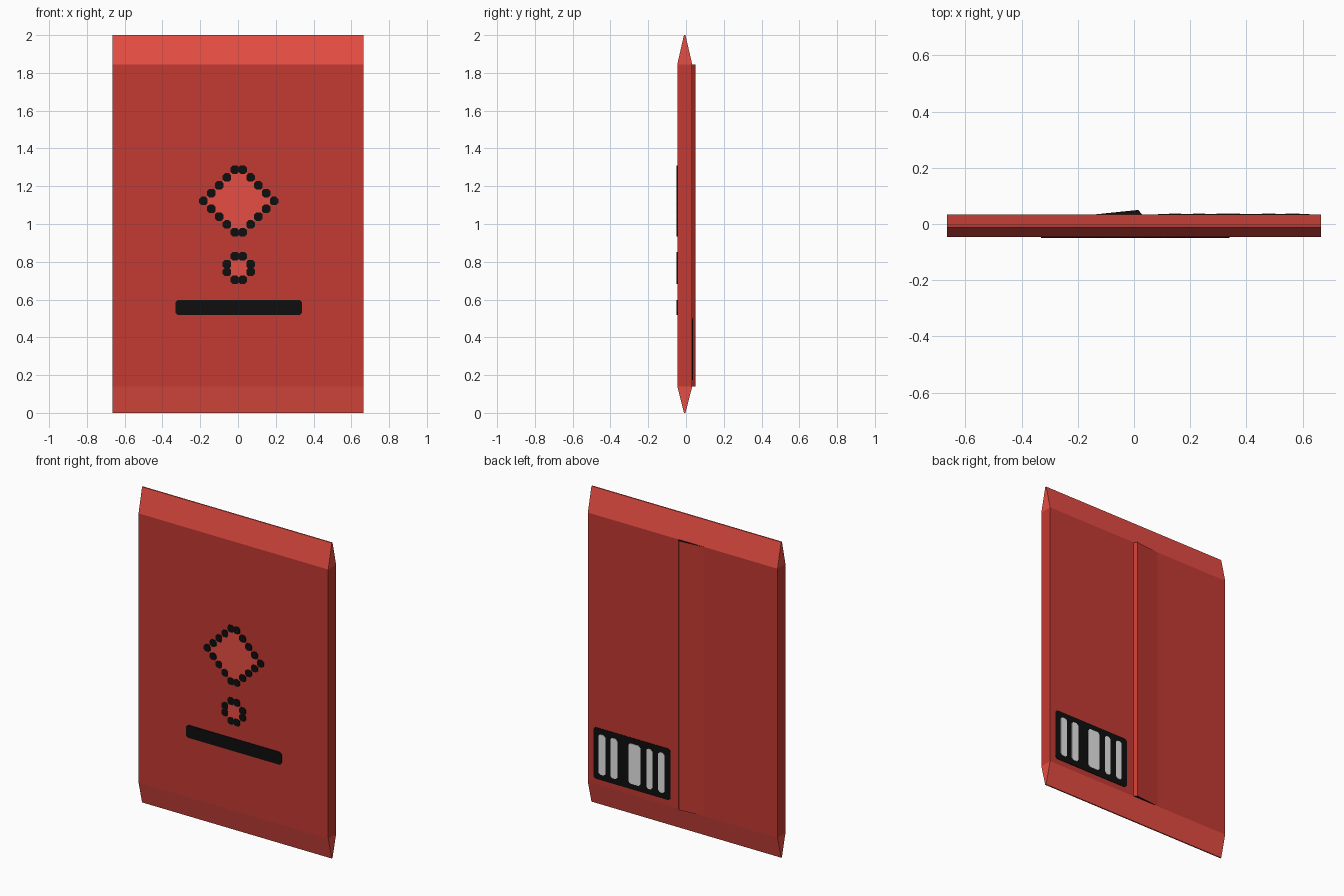
import bpy, bmesh

if "Cube" in bpy.data.objects:
    bpy.data.objects.remove(bpy.data.objects["Cube"])

def mat(name, rgb):
    lin = [((c / 255 + 0.055) / 1.055) ** 2.4 for c in rgb]
    m = bpy.data.materials.new(name)
    m.diffuse_color = (*lin, 1)
    m.use_nodes = True
    m.node_tree.nodes["Principled BSDF"].inputs["Base Color"].default_value = m.diffuse_color
    return m

RED = mat("dark red", (196, 58, 50))
LIGHT = mat("light red", (231, 77, 67))
BLACK = mat("black", (14, 14, 14))
PALE = mat("pale grey", (230, 230, 230))

def prism(bm, pts, axis, a, b):
    """Extrude a 2D outline along axis 0 (x), 1 (y) or 2 (z) from a to b."""
    def place(p, t):
        c = list(p)
        c.insert(axis, t)
        return bm.verts.new(c)
    lo, hi = [place(p, a) for p in pts], [place(p, b) for p in pts]
    bm.faces.new(lo)
    bm.faces.new(hi[::-1])
    n = len(pts)
    for i in range(n):
        j = (i + 1) % n
        bm.faces.new((lo[j], lo[i], hi[i], hi[j]))

def finish(bm, name, *mats):
    bmesh.ops.recalc_face_normals(bm, faces=bm.faces[:])
    me = bpy.data.meshes.new(name)
    bm.to_mesh(me)
    bm.free()
    for m in mats:
        me.materials.append(m)
    ob = bpy.data.objects.new(name, me)
    bpy.context.collection.objects.link(ob)
    return ob

def chamfered(x0, x1, z0, z1, c):
    return [(x0 + c, z0), (x1 - c, z0), (x1, z0 + c), (x1, z1 - c),
            (x1 - c, z1), (x0 + c, z1), (x0, z1 - c), (x0, z0 + c)]

W, F, B = 0.665, -0.046, 0.033        # half width, front and back planes
Z0, Z1, TIP = 0.14, 1.845, (-0.011, -0.003)

# Packet body and its two tapered end seals
bm = bmesh.new()
prism(bm, [(F, Z0), (B, Z0), (B, Z1), (F, Z1)], 0, -W, W)
finish(bm, "packet_body", RED)
for name, edge, tip in (("top_seal", Z1, 2), ("bottom_seal", Z0, 0)):
    bm = bmesh.new()
    prism(bm, [(F, edge), (B, edge), (TIP[1], tip), (TIP[0], tip)], 0, -W, W)
    finish(bm, name, LIGHT)

# Folded seam down the back, with dark ends
bm = bmesh.new()
prism(bm, [(-0.15, B), (0.03, B), (0.015, 0.05)], 2, Z0, Z1)
seam = finish(bm, "back_seam", RED, BLACK)
for p in seam.data.polygons:
    p.material_index = int(abs(p.normal.z) > 0.9)

# Front decoration on a small grid of cells
U, CX = 0.0415, 0.004
DIAMOND_Z, RING_Z, BAR_Z = 1.122, 0.767, 0.558
FRONT = -0.05

def cells(name, zc, grid):
    bm = bmesh.new()
    h = 0.0225
    for i, j in sorted(grid):
        x, z = CX + i * U, zc + j * U
        prism(bm, chamfered(x - h, x + h, z - h, z + h, 0.011), 1, FRONT, F)
    finish(bm, name, BLACK)

def fill(name, zc, pts):
    bm = bmesh.new()
    prism(bm, [(CX + i * U, zc + j * U) for i, j in pts], 1, -0.048, F)
    finish(bm, name, LIGHT)

cells("diamond_outline", DIAMOND_Z,
      {(sx * (k + 0.5), sz * (4 - k)) for k in range(5) for sx in (1, -1) for sz in (1, -1)})
fill("diamond_fill", DIAMOND_Z,
     [(-.5, 4), (.5, 4), (4.5, 0), (.5, -4), (-.5, -4), (-4.5, 0)])
cells("ring_outline", RING_Z,
      {(sx * a, sz * b) for a, b in ((.5, 1.5), (1.5, .5)) for sx in (1, -1) for sz in (1, -1)})
fill("ring_fill", RING_Z,
     [(-.5, 1.5), (.5, 1.5), (1.5, .5), (1.5, -.5), (.5, -1.5), (-.5, -1.5), (-1.5, -.5), (-1.5, .5)])
bm = bmesh.new()
prism(bm, chamfered(CX - 0.335, CX + 0.335, BAR_Z - 0.04, BAR_Z + 0.04, 0.013), 1, FRONT, F)
finish(bm, "front_bar", BLACK)

# Striped panel on the back
bm = bmesh.new()
prism(bm, chamfered(0.085, 0.625, 0.175, 0.50, 0.013), 1, B, B + 0.003)
finish(bm, "back_panel", BLACK)
bm = bmesh.new()
for x0, x1 in ((0.125, 0.168), (0.21, 0.252), (0.294, 0.378), (0.455, 0.504), (0.539, 0.588)):
    prism(bm, chamfered(x0, x1, 0.21, 0.465, 0.012), 1, B, B + 0.005)
finish(bm, "panel_stripes", PALE)
